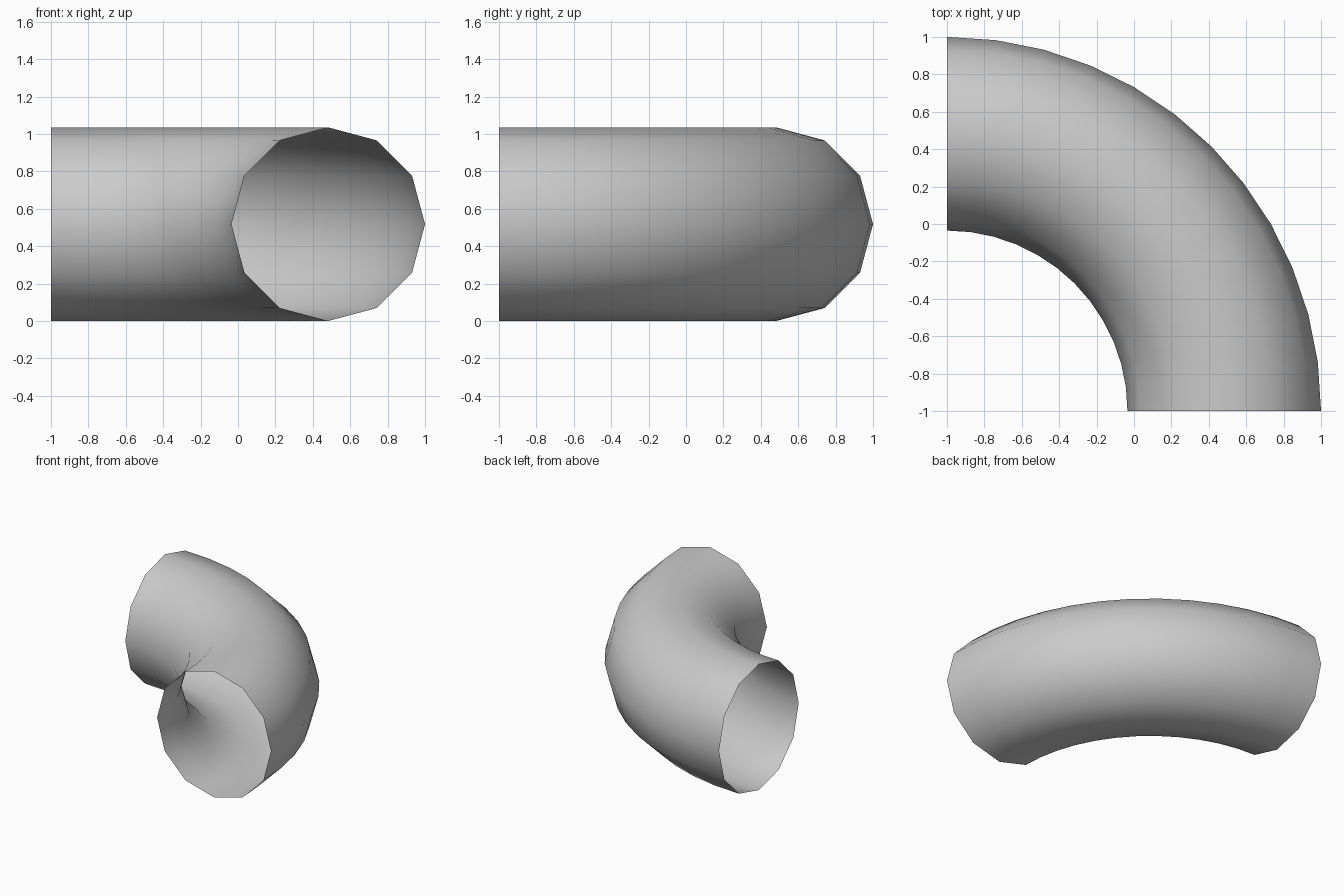
import bpy, bmesh
from math import sin, cos, pi, radians
from mathutils import Vector

if "Cube" in bpy.data.objects:
    bpy.data.objects.remove(bpy.data.objects["Cube"])

SIDES = 12        # sides of the pipe cross-section
STEPS = 12        # segments along the quarter bend
TUBE_R = 0.5175
BEND_R = 2.0 - TUBE_R
PIVOT = Vector((-1, -1, TUBE_R))

bm = bmesh.new()

# Cross-section ring at the front opening (in the XZ plane)
ring = [bm.verts.new(PIVOT + Vector((BEND_R + TUBE_R * cos(2 * pi * i / SIDES), 0,
                                     TUBE_R * sin(2 * pi * i / SIDES))))
        for i in range(SIDES)]
edges = [bm.edges.new((ring[i], ring[(i + 1) % SIDES])) for i in range(SIDES)]

# Sweep the ring a quarter turn; both ends stay open
bmesh.ops.spin(bm, geom=edges, cent=PIVOT, axis=(0, 0, 1),
               angle=radians(90), steps=STEPS, use_duplicate=False)

# Make all faces point away from the bend's centre line
bm.normal_update()
flip = []
for f in bm.faces:
    c = f.calc_center_median()
    out = Vector((c.x + 1, c.y + 1, 0)).normalized() * BEND_R + PIVOT
    if f.normal.dot(c - out) < 0:
        flip.append(f)
bmesh.ops.reverse_faces(bm, faces=flip)
for f in bm.faces:
    f.smooth = True

mesh = bpy.data.meshes.new("pipe_elbow")
bm.to_mesh(mesh)
bm.free()
elbow = bpy.data.objects.new("pipe_elbow", mesh)
bpy.context.collection.objects.link(elbow)
